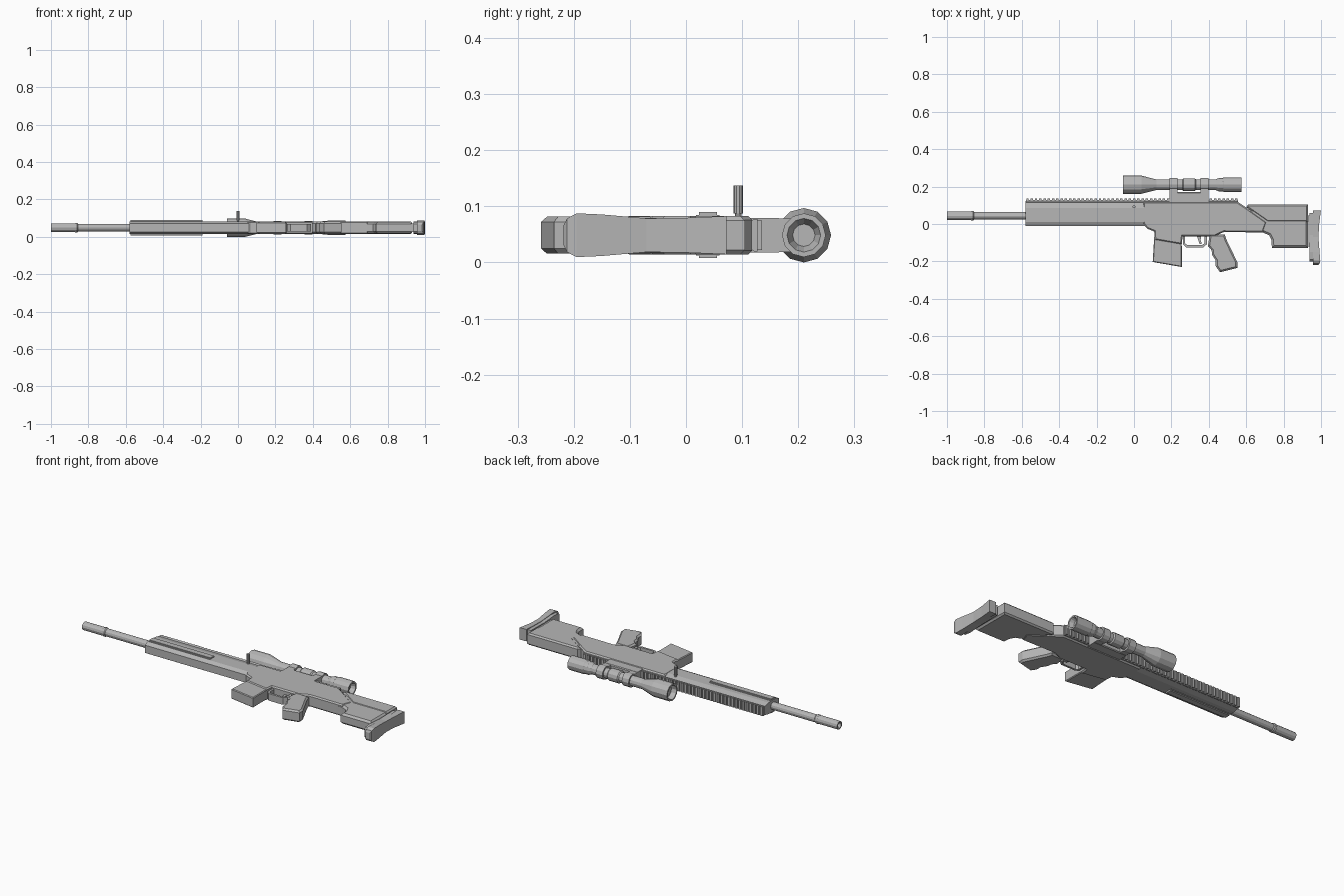
import bpy, bmesh, math

ZC = 0.0485  # centre plane of the rifle, which lies on its side
grey = bpy.data.materials.new("plain_grey")
grey.diffuse_color = (0.47, 0.47, 0.47, 1)


def finish(name, bm):
    bmesh.ops.remove_doubles(bm, verts=bm.verts, dist=1e-5)
    bmesh.ops.recalc_face_normals(bm, faces=bm.faces)
    me = bpy.data.meshes.new(name)
    bm.to_mesh(me)
    bm.free()
    me.materials.append(grey)
    ob = bpy.data.objects.new(name, me)
    bpy.context.collection.objects.link(ob)
    return ob


def plate(name, pts, hw, bevel=0.0):
    """Side profile in x,y made 2*hw thick, with chamfered outline."""
    bm = bmesh.new()
    f = bm.faces.new([bm.verts.new((x, y, ZC - hw)) for x, y in pts])
    r = bmesh.ops.extrude_face_region(bm, geom=[f])
    bmesh.ops.translate(bm, vec=(0, 0, 2 * hw),
                        verts=[v for v in r["geom"] if isinstance(v, bmesh.types.BMVert)])
    if bevel:
        rim = [e for e in bm.edges if abs(e.verts[0].co.z - e.verts[1].co.z) < 1e-6]
        bmesh.ops.bevel(bm, geom=rim, offset=bevel, segments=1, affect='EDGES', profile=0.5)
    return finish(name, bm)


def bar(name, half, x0, x1):
    """Cross-section given as (y, half width), mirrored, run along x."""
    sec = [(y, ZC + w) for y, w in half] + [(y, ZC - w) for y, w in reversed(half)]
    bm = bmesh.new()
    a, b = [[bm.verts.new((x, y, z)) for y, z in sec] for x in (x0, x1)]
    bm.faces.new(a)
    bm.faces.new(b)
    for i in range(len(sec)):
        j = (i + 1) % len(sec)
        bm.faces.new((a[i], a[j], b[j], b[i]))
    return finish(name, bm)


def box(bm, x0, x1, y0, y1, z0, z1):
    r = bmesh.ops.create_cube(bm, size=1)
    bmesh.ops.scale(bm, vec=(x1 - x0, y1 - y0, z1 - z0), verts=r["verts"])
    bmesh.ops.translate(bm, vec=((x0 + x1) / 2, (y0 + y1) / 2, (z0 + z1) / 2), verts=r["verts"])


def lathe(name, prof, yc, n=12):
    """Profile of (x, radius) turned about a line along x."""
    bm = bmesh.new()
    rings = [[bm.verts.new((x, yc + r * math.cos(2 * math.pi * i / n),
                            ZC + r * math.sin(2 * math.pi * i / n))) for i in range(n)]
             for x, r in prof]
    for a, b in zip(rings, rings[1:]):
        for i in range(n):
            j = (i + 1) % n
            bm.faces.new((a[i], a[j], b[j], b[i]))
    return finish(name, bm)


# barrel with thicker hollow muzzle
lathe("barrel", [(-0.96, 0), (-0.96, 0.013), (-1, 0.015), (-1, 0.023), (-0.875, 0.023),
                 (-0.87, 0.025), (-0.86, 0.025), (-0.855, 0.021), (-0.5, 0.021), (-0.5, 0)], 0.044)

# handguard with side rails
bar("handguard", [(-0.01, 0.022), (0.012, 0.033), (0.085, 0.033), (0.122, 0.024)], -0.58, 0.06)
for nm, s in (("left", -1), ("right", 1)):
    bm = bmesh.new()
    box(bm, -0.575, -0.19, 0.018, 0.06, ZC + s * 0.03, ZC + s * 0.036)
    box(bm, -0.575, -0.19, 0.023, 0.055, ZC + s * 0.03, ZC + s * 0.041)
    finish(nm + "_side_rail", bm)

# receiver
plate("receiver", [(0.05, 0.118), (0.555, 0.118), (0.60, 0.088), (0.71, 0.01), (0.69, -0.045),
                   (0.48, -0.043), (0.43, -0.066), (0.26, -0.066), (0.255, -0.11), (0.11, -0.085),
                   (0.108, -0.04), (0.07, -0.025), (0.05, 0.0)], 0.034, 0.007)

# toothed top rail
bar("top_rail", [(0.11, 0.022), (0.122, 0.029), (0.127, 0.029)], -0.578, 0.557)
bm = bmesh.new()
for i in range(50):
    x = -0.576 + i * 0.0228
    box(bm, x, x + 0.013, 0.125, 0.135, ZC - 0.026, ZC + 0.026)
finish("rail_teeth", bm)

# magazine
plate("magazine", [(0.108, -0.07), (0.255, -0.07), (0.256, -0.23), (0.1, -0.203)], 0.029, 0.004)

# trigger guard and trigger
outer = [(0.262, -0.06), (0.262, -0.108), (0.28, -0.125), (0.37, -0.125), (0.39, -0.108), (0.39, -0.06)]
inner = [(0.274, -0.06), (0.274, -0.104), (0.285, -0.113), (0.365, -0.113), (0.377, -0.102), (0.377, -0.06)]
plate("trigger_guard", outer + inner[::-1], 0.02)
plate("trigger", [(0.335, -0.06), (0.36, -0.06), (0.356, -0.085), (0.362, -0.106), (0.35, -0.106),
                  (0.343, -0.085)], 0.008)

# pistol grip
plate("pistol_grip", [(0.405, -0.055), (0.485, -0.055), (0.495, -0.085), (0.553, -0.205),
                      (0.553, -0.235), (0.46, -0.258), (0.437, -0.225), (0.437, -0.195),
                      (0.418, -0.165), (0.415, -0.14), (0.395, -0.118)], 0.033, 0.009)

# stock and cheek piece
plate("stock", [(0.56, 0.07), (0.61, 0.08), (0.93, 0.08), (0.93, -0.127), (0.737, -0.127),
                (0.735, -0.085), (0.722, -0.06), (0.69, -0.046), (0.58, -0.042)], 0.031, 0.011)
plate("cheek_piece", [(0.61, 0.105), (0.93, 0.105), (0.93, 0.01), (0.715, 0.01), (0.60, 0.09)],
      0.034, 0.008)

# butt plate and pad
bar("butt_spacer", [(-0.12, 0.022), (0.045, 0.022)], 0.92, 0.95)
butt = [(-0.2, 0.02), (-0.19, 0.03), (-0.15, 0.034), (-0.06, 0.027), (0.06, 0.029)]
bar("butt_plate", butt, 0.937, 0.962)
bm = bmesh.new()
rows = []
for y, x1, w in [(-0.218, 0.985, 0.018), (-0.212, 0.992, 0.03), (-0.195, 0.996, 0.039),
                 (-0.15, 0.992, 0.037), (-0.07, 0.986, 0.030), (0.0, 0.99, 0.031), (0.072, 0.999, 0.034)]:
    rows.append([bm.verts.new(p) for p in ((0.957, y, ZC - w), (x1, y, ZC - w),
                                           (x1, y, ZC + w), (0.957, y, ZC + w))])
for a, b in zip(rows, rows[1:]):
    for i in range(4):
        j = (i + 1) % 4
        bm.faces.new((a[i], a[j], b[j], b[i]))
bm.faces.new(rows[0])
bm.faces.new(rows[-1])
finish("butt_pad", bm)

# scope
SY = 0.21
lathe("scope", [(-0.03, 0), (-0.03, 0.036), (-0.06, 0.04), (-0.06, 0.0485), (0.04, 0.0485),
                (0.12, 0.028), (0.435, 0.028), (0.455, 0.036), (0.475, 0.036), (0.48, 0.039),
                (0.575, 0.039), (0.575, 0.03), (0.55, 0.02), (0.55, 0)], SY)
lathe("scope_turret_collar", [(0.255, 0.025), (0.265, 0.034), (0.325, 0.034), (0.335, 0.025)], SY)
for i, x in enumerate((0.19, 0.355)):
    lathe("scope_ring_%d" % (i + 1), [(x, 0.025), (x, 0.037), (x + 0.043, 0.037), (x + 0.043, 0.025)], SY)
    bar("scope_mount_leg_%d" % (i + 1), [(0.13, 0.03), (0.195, 0.03)], x, x + 0.043)
bar("scope_mount_base", [(0.108, 0.026), (0.115, 0.031), (0.165, 0.031), (0.17, 0.027)], 0.19, 0.398)

# bolt handle
bm = bmesh.new()
for r, z0, z1 in ((0.006, 0.06, 0.09), (0.0085, 0.087, 0.137)):
    g = bmesh.ops.create_cone(bm, cap_ends=True, segments=10, radius1=r, radius2=r, depth=z1 - z0)
    bmesh.ops.translate(bm, vec=(0, 0.093, (z0 + z1) / 2), verts=g["verts"])
finish("bolt_handle", bm)
